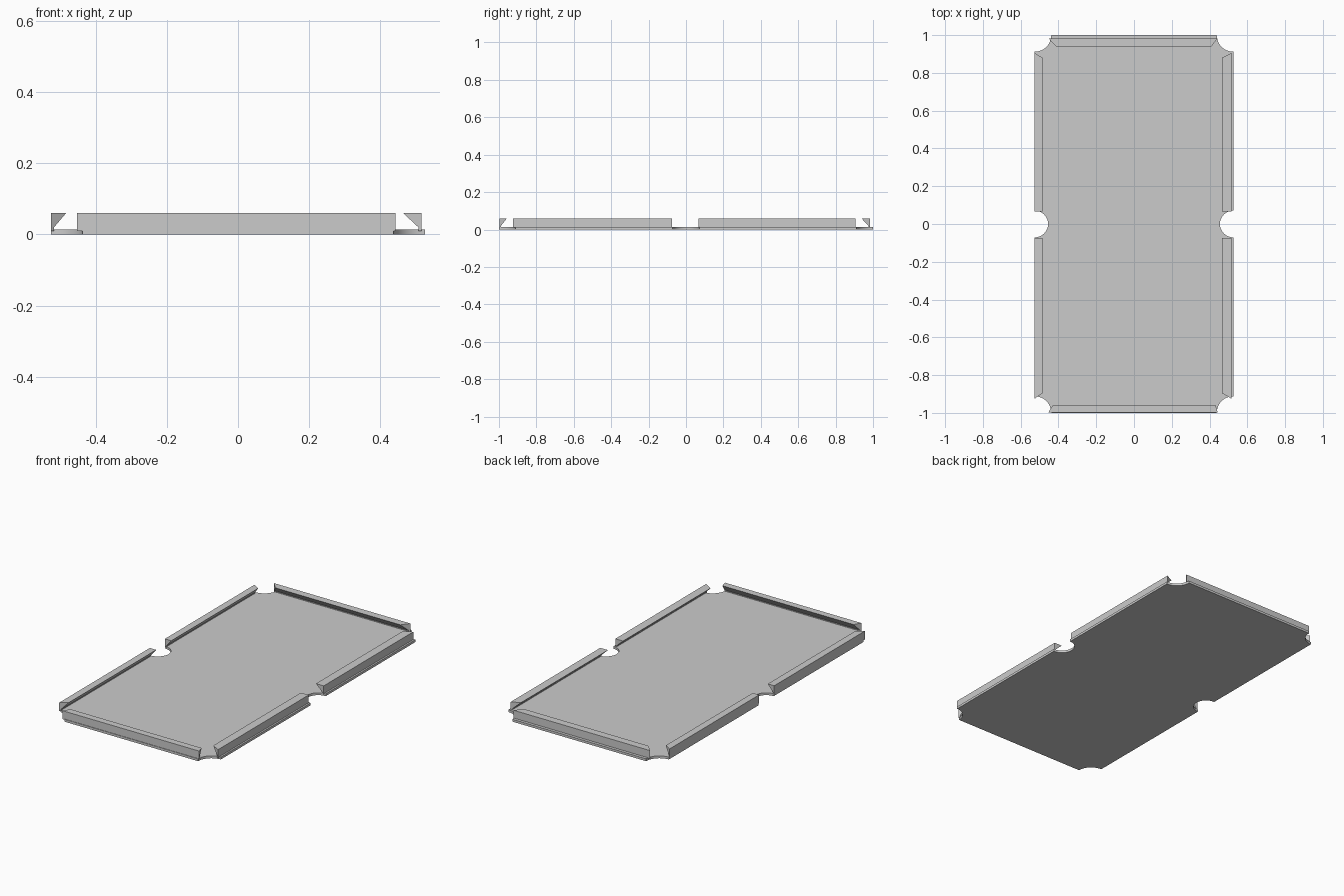
import bpy, bmesh
from math import sin, cos, radians
from mathutils import Vector

if "Cube" in bpy.data.objects:
    bpy.data.objects.remove(bpy.data.objects["Cube"])

HX, HY, BED = 0.526, 1.0, 0.014   # bed half sizes and thickness
TOP = 0.06                        # cushion top height


def finish(name, bm):
    bmesh.ops.recalc_face_normals(bm, faces=bm.faces[:])
    mesh = bpy.data.meshes.new(name)
    bm.to_mesh(mesh)
    bm.free()
    ob = bpy.data.objects.new(name, mesh)
    bpy.context.collection.objects.link(ob)
    bpy.context.view_layer.objects.active = ob
    ob.select_set(True)
    bpy.ops.object.shade_smooth_by_angle(angle=radians(30))
    ob.select_set(False)


def extrude_loops(name, loop_a, loop_b):
    """Solid between two matching closed loops."""
    bm = bmesh.new()
    a = [bm.verts.new(p) for p in loop_a]
    b = [bm.verts.new(p) for p in loop_b]
    n = len(a)
    bm.faces.new(a)
    bm.faces.new(b[::-1])
    for i in range(n):
        j = (i + 1) % n
        bm.faces.new((a[i], b[i], b[j], a[j]))
    finish(name, bm)


# Flat bed with four corner pockets and two side pockets cut from the outline
pockets = [(HX, 0, 0.071, 270, 90), (HX, HY, 0.088, 270, 180),
           (-HX, HY, 0.088, 360, 270), (-HX, 0, 0.071, 90, -90),
           (-HX, -HY, 0.088, 90, 0), (HX, -HY, 0.088, 180, 90)]
outline = []
for cx, cy, r, a0, a1 in pockets:
    steps = 16 if cy == 0 else 10
    for k in range(steps + 1):
        a = radians(a0 + (a1 - a0) * k / steps)
        outline.append((cx + r * cos(a), cy + r * sin(a)))
extrude_loops("bed", [(x, y, 0) for x, y in outline],
              [(x, y, BED) for x, y in outline])


def cushion(name, start, end, inward, width, mitre_start, mitre_end):
    """Overhanging cushion: vertical back, flat top, undercut nose."""
    start, end, inward = Vector(start), Vector(end), Vector(inward)
    along = (end - start).normalized()
    profile = [(0, 0.010), (0, TOP), (width, TOP), (0.008, 0.020), (0.008, 0.010)]

    def ring(origin, mitre, sign):
        pts = []
        for u, z in profile:
            p = origin + inward * u + along * (sign * mitre * u / width)
            pts.append((p.x, p.y, z))
        return pts
    extrude_loops(name, ring(start, mitre_start, 1), ring(end, mitre_end, -1))


# Side cushions, split by the side pockets
for side, x, s, w in (("left", -0.526, 1, 0.042), ("right", 0.516, -1, 0.051)):
    cushion(side + "_back_cushion", (x, 0.066), (x, 0.905), (s, 0), w, 0.0, 0.025)
    cushion(side + "_front_cushion", (x, -0.075), (x, -0.925), (s, 0), w, 0.0, 0.03)

# End cushions
cushion("front_cushion", (-0.453, -0.997), (0.443, -0.997), (0, 1), 0.04, 0.025, 0.012)
cushion("back_cushion", (-0.453, 0.983), (0.443, 0.983), (0, -1), 0.045, 0.042, 0.035)
